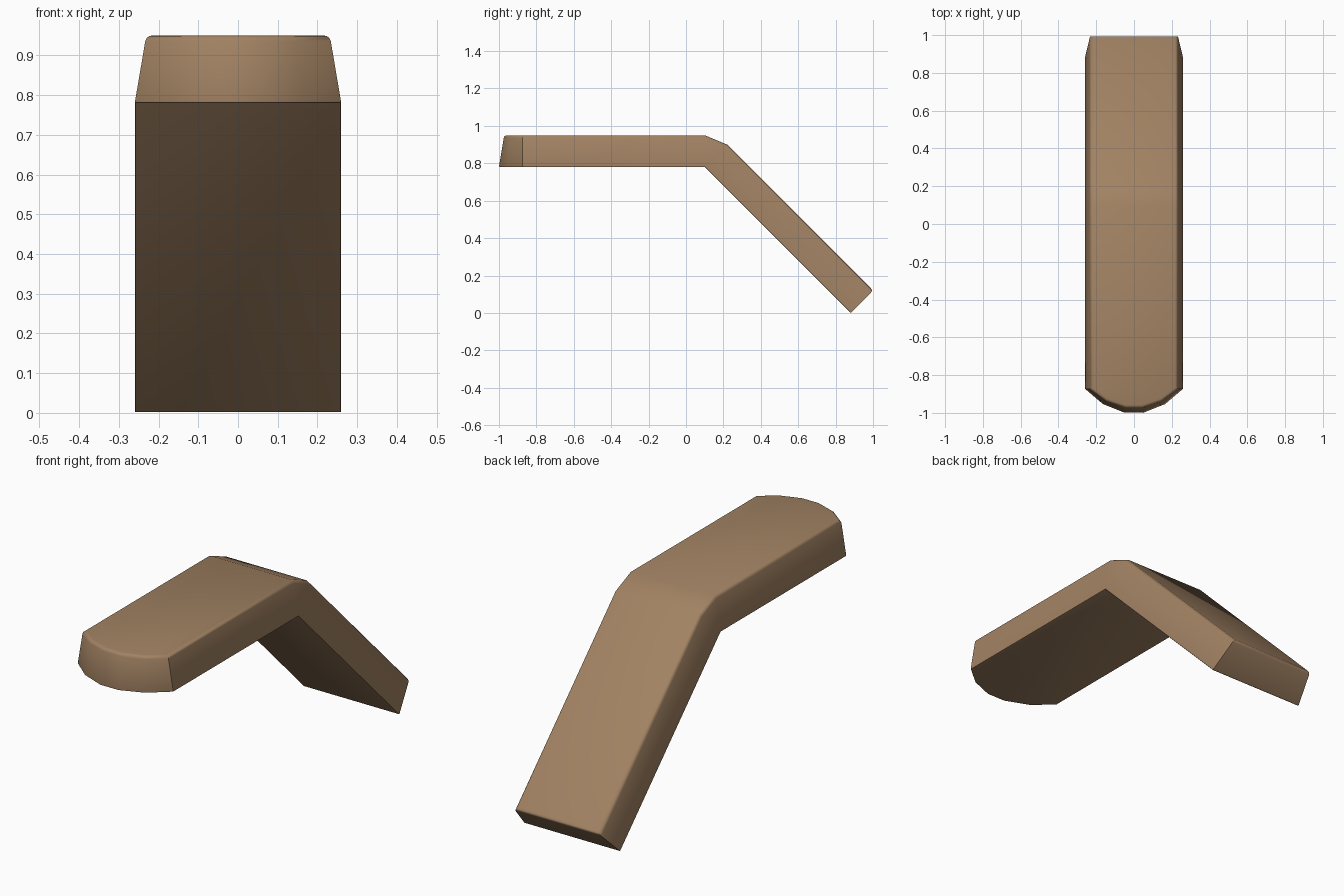
import bpy, bmesh, math

if "Cube" in bpy.data.objects:
    bpy.data.objects.remove(bpy.data.objects["Cube"])

# Rounded nose outlines (x, y), right half: bottom rim and slightly smaller top rim
NOSE_LOW = [(0.26, -0.873), (0.165, -0.954), (0.05, -1.0)]
NOSE_TOP = [(0.231, -0.873), (0.147, -0.937), (0.045, -0.972)]
HALF_LOW, HALF_TOP = 0.26, 0.231

# Bend and tail stations (y, z) in the side profile
TOP_PATH = [(0.1, 0.95), (0.22, 0.90), (1.0, 0.12)]
LOW_PATH = [(0.1, 0.78), (0.88, 0.0)]

bm = bmesh.new()


def rim(nose, z):
    pts = nose + [(-x, y) for x, y in reversed(nose)]
    return [bm.verts.new((x, y, z)) for x, y in pts]


def station(half, path):
    return [[bm.verts.new((s * half, y, z)) for s in (1, -1)] for y, z in path]


top, low = rim(NOSE_TOP, 0.95), rim(NOSE_LOW, 0.78)
t, b = station(HALF_TOP, TOP_PATH), station(HALF_LOW, LOW_PATH)

# Top, underside and tail end
bm.faces.new(top + [t[0][1], t[0][0]])
bm.faces.new(low + [b[0][1], b[0][0]])
for a, c in ((t[0], t[1]), (t[1], t[2]), (b[0], b[1]), (t[2], b[1])):
    bm.faces.new((a[0], a[1], c[1], c[0]))

# Nose wall
for i in range(5):
    bm.faces.new((low[i], low[i + 1], top[i + 1], top[i]))

# Sloping side walls with the bend wedge
for s, n in ((0, 0), (1, 5)):
    bm.faces.new((low[n], b[0][s], t[0][s], top[n]))
    bm.faces.new((b[0][s], t[1][s], t[0][s]))
    bm.faces.new((b[0][s], b[1][s], t[2][s], t[1][s]))
bmesh.ops.recalc_face_normals(bm, faces=bm.faces)

# Softened top rim, finer softening on the underside rim
top_verts = set(top + [v for p in t for v in p])
low_verts = set(low + [v for p in b for v in p])


def soften(verts, offset, segments):
    edges = [e for e in bm.edges if all(v in verts for v in e.verts)
             and e.calc_face_angle(0) > math.radians(60)]
    bmesh.ops.bevel(bm, geom=edges, offset=offset, segments=segments,
                    profile=0.5, affect='EDGES', clamp_overlap=True)


low_verts_edges = [e for e in bm.edges if all(v in low_verts for v in e.verts)
                   and e.calc_face_angle(0) > math.radians(60)]
soften(top_verts, 0.014, 3)
bmesh.ops.bevel(bm, geom=[e for e in low_verts_edges if e.is_valid], offset=0.005,
                segments=2, profile=0.5, affect='EDGES', clamp_overlap=True)
bmesh.ops.recalc_face_normals(bm, faces=bm.faces)

mesh = bpy.data.meshes.new("bent_plank")
bm.to_mesh(mesh)
bm.free()
plank = bpy.data.objects.new("bent_plank", mesh)
bpy.context.collection.objects.link(plank)

# Tan wood colour
mat = bpy.data.materials.new("tan_wood")
mat.diffuse_color = (0.36, 0.225, 0.125, 1)
mat.use_nodes = True
mat.node_tree.nodes["Principled BSDF"].inputs["Base Color"].default_value = mat.diffuse_color
mesh.materials.append(mat)

bpy.context.view_layer.objects.active = plank
plank.select_set(True)
bpy.ops.object.shade_smooth_by_angle(angle=math.radians(35))
